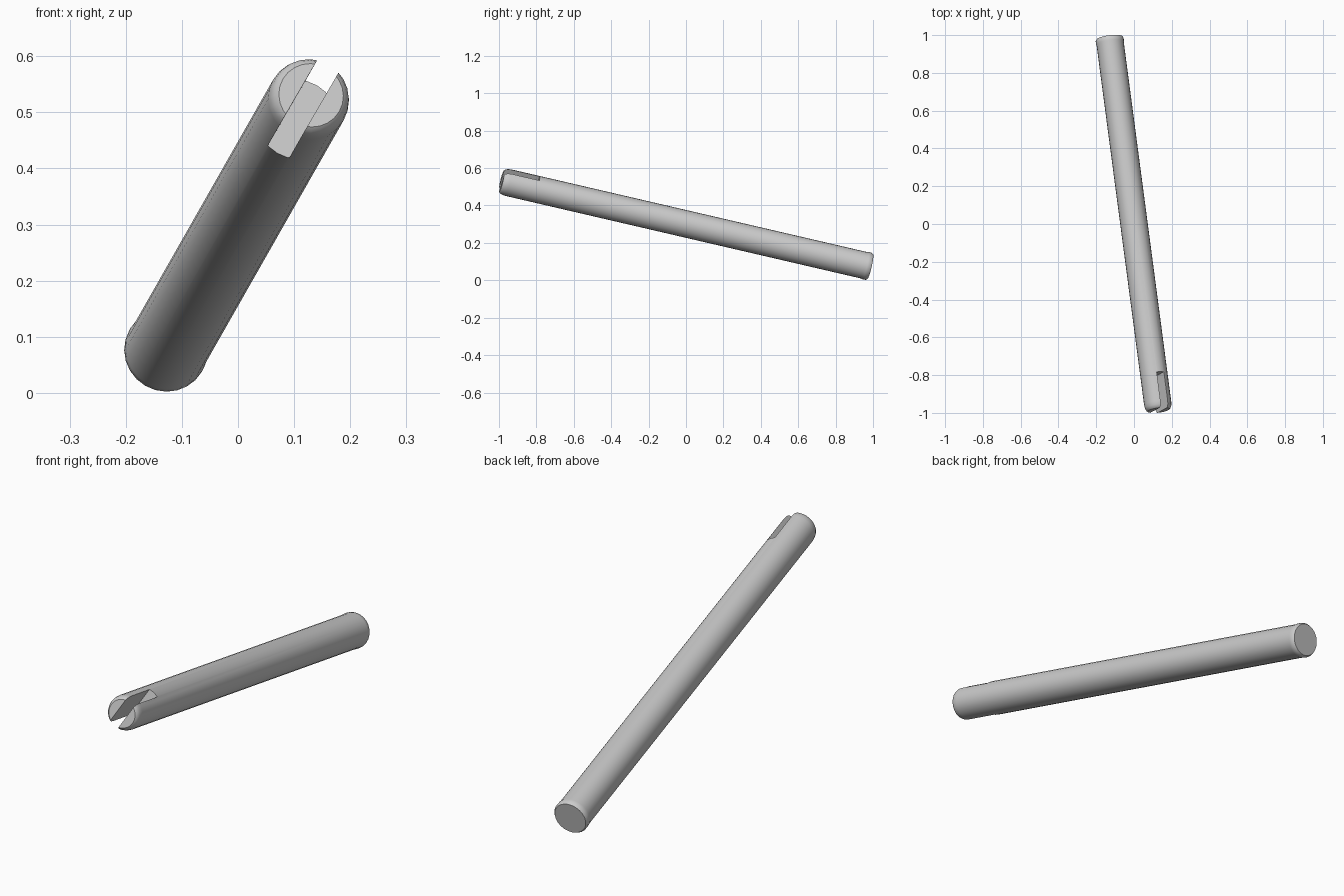
import bpy, bmesh, math
from mathutils import Vector, Matrix

if "Cube" in bpy.data.objects:
    bpy.data.objects.remove(bpy.data.objects["Cube"])

# Axis of the tilted rod: flat back end to slotted front end
back = Vector((-0.13, 0.984, 0.073))
front = Vector((0.13, -0.984, 0.530))
axis = (front - back).normalized()
length = (front - back).length

# Local frame: z along the rod, y in the slot plane, x across the slot
across = Vector((0.86, 0.0, -0.5))
across = (across - axis * across.dot(axis)).normalized()
along = axis.cross(across)
frame = Matrix((across, along, axis)).transposed().to_4x4()
frame.translation = back


def lathe(name, profile, sides):
    """Closed solid of revolution from (radius, height) pairs."""
    bm = bmesh.new()
    rings = []
    for r, h in profile:
        rings.append([bm.verts.new((r * math.cos(2 * math.pi * i / sides),
                                    r * math.sin(2 * math.pi * i / sides), h))
                      for i in range(sides)])
    for a, b in zip(rings, rings[1:]):
        for i in range(sides):
            j = (i + 1) % sides
            bm.faces.new((a[i], a[j], b[j], b[i]))
    bm.faces.new(rings[0][::-1])
    bm.faces.new(rings[-1])
    mesh = bpy.data.meshes.new(name)
    bm.to_mesh(mesh)
    bm.free()
    obj = bpy.data.objects.new(name, mesh)
    bpy.context.collection.objects.link(obj)
    obj.matrix_world = frame
    return obj


# Rod with slightly flared back rim and rounded front nose
rod = lathe("slotted_rod", [
    (0.069, 0.0), (0.0745, 0.008), (0.0745, 0.026), (0.0725, 0.036),
    (0.0725, length - 0.034), (0.070, length - 0.016),
    (0.065, length - 0.004), (0.058, length + 0.002)], 24)

# Through slot that splits the front end into two jaws
depth = 0.19
bpy.ops.mesh.primitive_cube_add(size=1)
cutter = bpy.context.object
cutter.name = "slot_cutter"
cutter.matrix_world = (frame @ Matrix.Translation((0, 0, length + 0.1 - depth / 2))
                       @ Matrix.Diagonal((0.044, 0.3, depth + 0.2, 1)))
cutter.hide_render = True

cut = rod.modifiers.new("slot", "BOOLEAN")
cut.object = cutter
cut.operation = "DIFFERENCE"
cut.solver = "EXACT"
bpy.ops.object.select_all(action="DESELECT")
rod.select_set(True)
bpy.context.view_layer.objects.active = rod
bpy.ops.object.modifier_apply(modifier="slot")
bpy.data.objects.remove(cutter)
bpy.ops.object.shade_smooth_by_angle(angle=math.radians(35))
